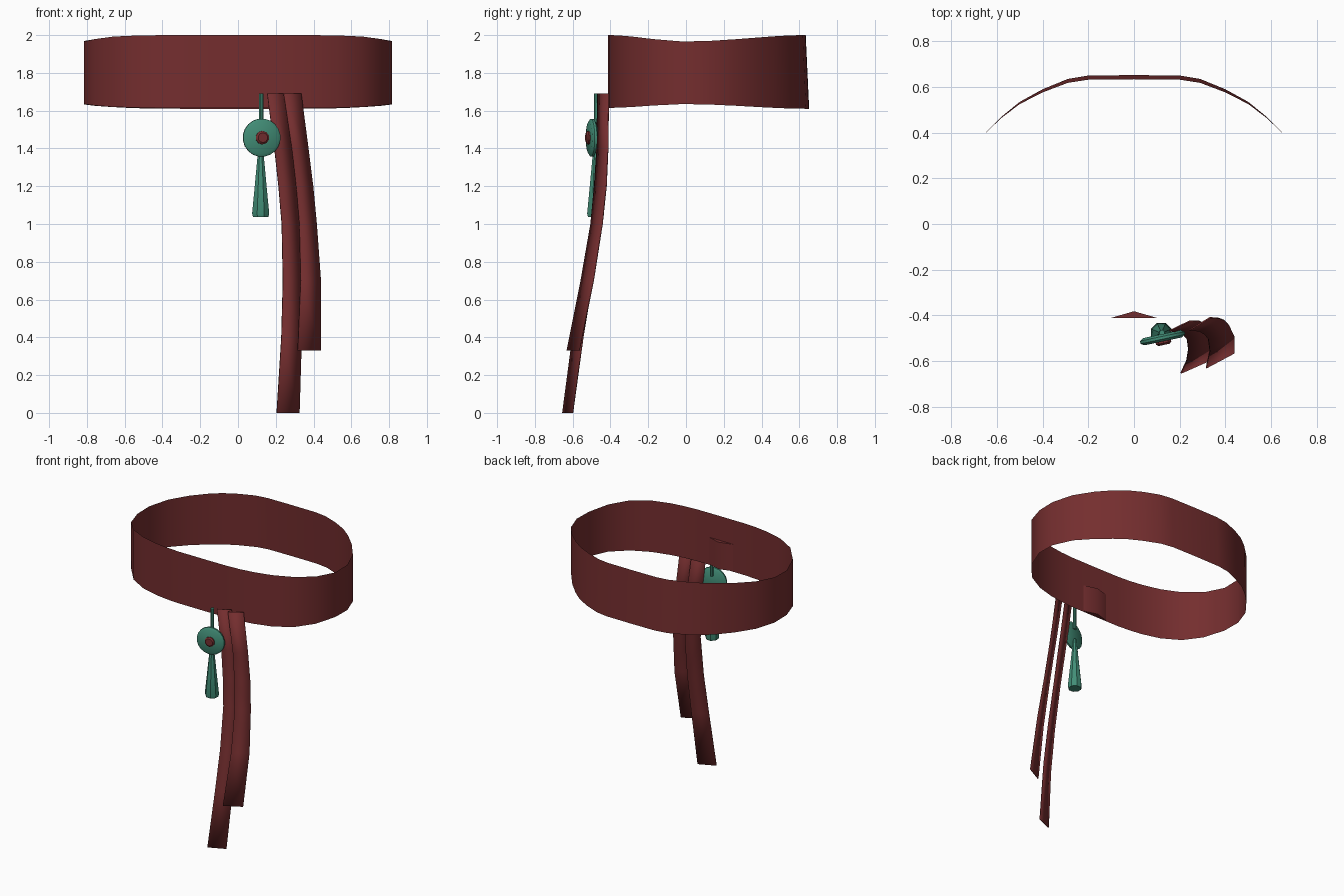
import bpy, bmesh, math
from mathutils import Matrix, Vector

cube = bpy.data.objects.get("Cube")
if cube:
    bpy.data.objects.remove(cube, do_unlink=True)


def material(name, color):
    m = bpy.data.materials.new(name)
    m.use_nodes = True
    m.diffuse_color = (*color, 1)
    m.node_tree.nodes["Principled BSDF"].inputs["Base Color"].default_value = (*color, 1)
    return m


RED = material("dark red cloth", (0.175, 0.027, 0.028))
GREEN = material("jade green", (0.055, 0.27, 0.185))


def make(name, verts, faces, mat, angle=35):
    mesh = bpy.data.meshes.new(name)
    mesh.from_pydata(verts, [], faces)
    mesh.materials.append(mat)
    obj = bpy.data.objects.new(name, mesh)
    bpy.context.collection.objects.link(obj)
    bpy.ops.object.select_all(action='DESELECT')
    obj.select_set(True)
    bpy.context.view_layer.objects.active = obj
    bpy.ops.object.shade_smooth_by_angle(angle=math.radians(angle))
    return obj


def lathe(name, profile, sides, mat, matrix):
    """Closed solid from (radius, height) rings around local z."""
    verts, faces = [], []
    for r, h in profile:
        for i in range(sides):
            a = math.tau * (i + 0.5) / sides
            verts.append(matrix @ Vector((r * math.cos(a), r * math.sin(a), h)))
    for k in range(len(profile) - 1):
        for i in range(sides):
            j = (i + 1) % sides
            faces.append((k * sides + i, k * sides + j, (k + 1) * sides + j, (k + 1) * sides + i))
    faces.append(tuple(reversed(range(sides))))
    faces.append(tuple(range((len(profile) - 1) * sides, len(profile) * sides)))
    return make(name, verts, faces, mat)


# Waist band: half outline from front to back, mirrored into a ring
half = [(0, -0.413), (0.2, -0.412), (0.3, -0.405), (0.4, -0.39), (0.53, -0.355), (0.66, -0.285),
        (0.76, -0.17), (0.815, -0.02), (0.815, 0.12), (0.76, 0.265), (0.67, 0.38), (0.58, 0.47),
        (0.5, 0.535), (0.4, 0.59), (0.29, 0.635), (0.2, 0.65), (0, 0.652)]
ring = half + [(-x, y) for x, y in half[-2:0:-1]]


def ease(t):
    return t * t * (3 - 2 * t)


verts = []
for x, y in ring:
    # The edges dip at the sides and rise at front and back
    f = ease(min(1, abs(y) / (0.413 if y < 0 else 0.652)))
    lean = 0.018 * max(0, (y - 0.4) / 0.25)
    verts.append((x, y, 1.635 - (0.02 if y < 0 else 0.025) * f))
    verts.append((x, y - lean, 1.966 + 0.034 * f))
n = len(ring)
make("waist_band", verts,
     [(2 * i, 2 * ((i + 1) % n), 2 * ((i + 1) % n) + 1, 2 * i + 1) for i in range(n)], RED, 60)

# Small wedge on the inside of the band's front
wedge = [(x, y, z) for z in (1.62, 1.82) for x, y in ((-0.1, -0.411), (0.1, -0.411), (0, -0.382))]
make("inner_wedge", wedge,
     [(2, 1, 0), (3, 4, 5), (0, 1, 4, 3), (1, 2, 5, 4), (2, 0, 3, 5)], RED)


# Hanging sash tails: rows of (height, left x, right x, front y, back y)
def tail(name, rows):
    verts, faces = [], []
    for z, x0, x1, y0, y1 in rows:
        verts += [(x0, y0, z), (x1, y1, z)]
    for i in range(len(rows) - 1):
        faces.append((2 * i, 2 * i + 2, 2 * i + 3, 2 * i + 1))
    obj = make(name, verts, faces, RED)
    solid = obj.modifiers.new("thickness", 'SOLIDIFY')
    solid.thickness = 0.006
    solid.offset = 0


tail("long_tail", [
    (1.69, 0.155, 0.245, -0.468, -0.425), (1.4, 0.193, 0.285, -0.472, -0.425),
    (1.2, 0.215, 0.308, -0.485, -0.435), (1.0, 0.232, 0.325, -0.504, -0.45),
    (0.7, 0.238, 0.337, -0.55, -0.495), (0.4, 0.23, 0.337, -0.6, -0.545),
    (0, 0.205, 0.325, -0.653, -0.6)])
tail("short_tail", [
    (1.69, 0.242, 0.334, -0.465, -0.41), (1.4, 0.285, 0.372, -0.468, -0.413),
    (1.2, 0.308, 0.397, -0.483, -0.422), (1.0, 0.325, 0.416, -0.504, -0.443),
    (0.7, 0.332, 0.438, -0.556, -0.49), (0.33, 0.316, 0.438, -0.63, -0.565)])

# Charm: cord, round disc with a centre stud, and a flared tassel
at = Matrix.Translation
lathe("charm_cord", [(0.012, 1.5), (0.012, 1.69)], 8, GREEN, at((0.123, -0.476, 0)))
face = at((0.125, -0.498, 1.457)) @ Matrix.Rotation(math.radians(12), 4, 'Z') \
    @ Matrix.Rotation(math.radians(90), 4, 'X')
lathe("charm_disc", [(0.085, -0.016), (0.101, -0.006), (0.101, 0.006), (0.085, 0.016)], 20, GREEN, face)
lathe("charm_stud", [(0.036, 0.01), (0.036, 0.024), (0.026, 0.032)], 10, RED, face)
lathe("charm_tassel", [(0.044, 1.037), (0.049, 1.055), (0.034, 1.2), (0.017, 1.37), (0.012, 1.42)],
      8, GREEN, at((0.12, -0.478, 0)))
